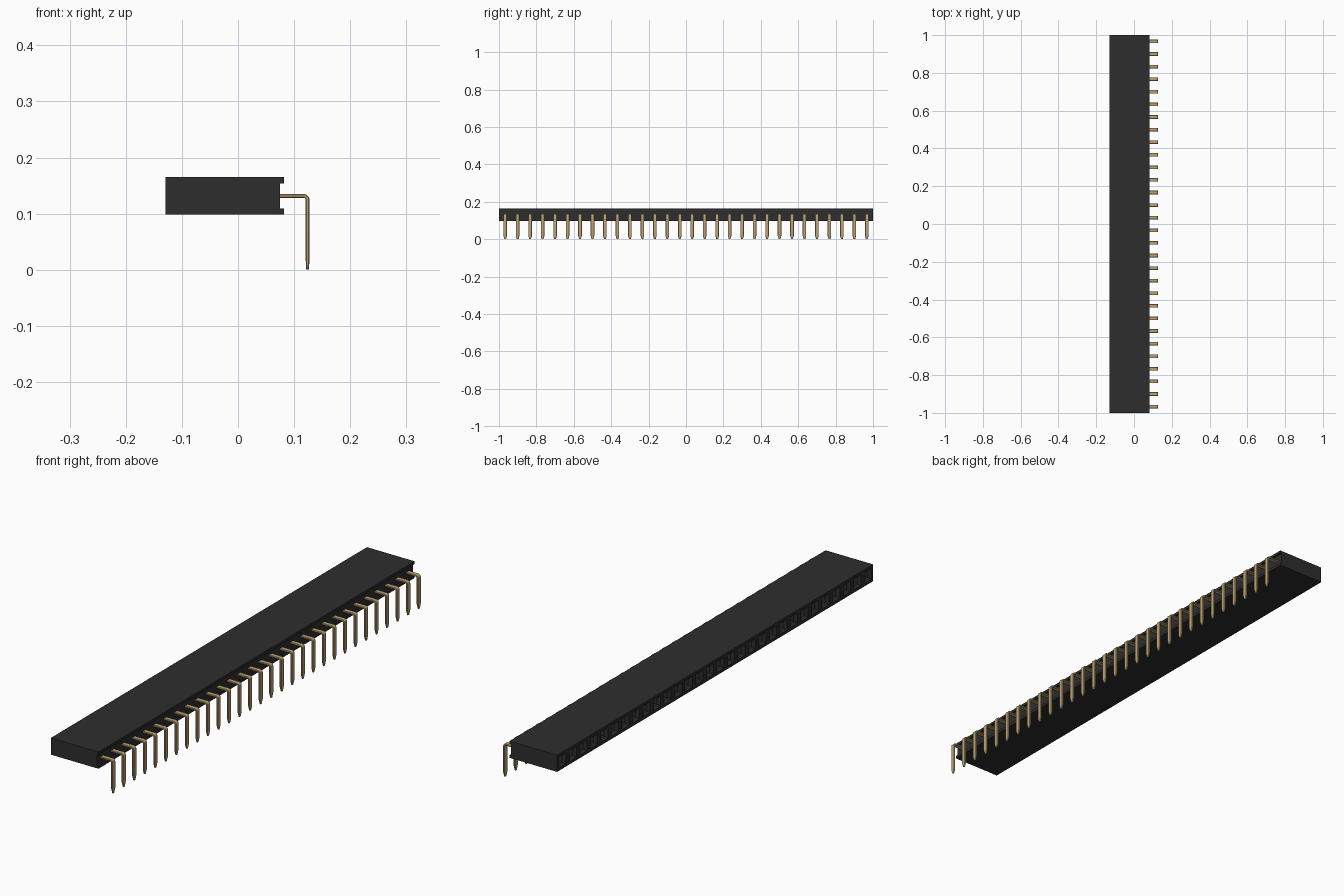
import bpy, bmesh
from math import radians, sin, cos
from mathutils import Vector

cube = bpy.data.objects.get("Cube")
if cube:
    bpy.data.objects.remove(cube, do_unlink=True)

COUNT = 30
PITCH = 2 / COUNT


def material(name, color, metallic=0.0):
    m = bpy.data.materials.new(name)
    m.use_nodes = True
    m.diffuse_color = (*color, 1)
    bsdf = m.node_tree.nodes["Principled BSDF"]
    bsdf.inputs["Base Color"].default_value = (*color, 1)
    bsdf.inputs["Metallic"].default_value = metallic
    return m


def add_object(name, bm, mat):
    bmesh.ops.recalc_face_normals(bm, faces=bm.faces[:])
    mesh = bpy.data.meshes.new(name)
    bm.to_mesh(mesh)
    bm.free()
    mesh.materials.append(mat)
    obj = bpy.data.objects.new(name, mesh)
    bpy.context.collection.objects.link(obj)
    return obj


def skin(bm, rings):
    """Join equal rings of points into a capped tube."""
    loops = [[bm.verts.new(p) for p in ring] for ring in rings]
    for a, b in zip(loops, loops[1:]):
        for i in range(len(a)):
            j = (i + 1) % len(a)
            bm.faces.new((a[i], a[j], b[j], b[i]))
    bm.faces.new(loops[0])
    bm.faces.new(loops[-1])


black = material("black plastic", (0.027, 0.027, 0.028))
gold = material("gold plated metal", (0.50, 0.37, 0.17))

# Housing: channel profile swept along y, one segment per contact
profile = [(-0.129, 0.098), (0.082, 0.098), (0.082, 0.109), (0.075, 0.109),
           (0.075, 0.154), (0.082, 0.154), (0.082, 0.165), (-0.129, 0.165)]
bm = bmesh.new()
skin(bm, [[(x, -1 + i * PITCH, z) for x, z in profile] for i in range(COUNT + 1)])
bmesh.ops.recalc_face_normals(bm, faces=bm.faces[:])
openings = [f for f in bm.faces if f.normal.x < -0.9]

# Sockets: square mouth, sloped funnel, then a deep hole
for inset, depth in ((0.011, 0), (0.010, 0.011), (0.0005, 0.11)):
    bmesh.ops.inset_individual(bm, faces=openings, thickness=inset, use_even_offset=True)
    verts = list({v for f in openings for v in f.verts})
    bmesh.ops.translate(bm, verts=verts, vec=(depth, 0, 0))
add_object("socket_housing", bm, black)

# Pins: flat strip bent down through a rounded corner, with a tapered tip
HALF_T, HALF_W, RADIUS = 0.0034, 0.0095, 0.007
X_DOWN, Z_OUT = 0.124, 0.1315


def pin_rings(y):
    center = Vector((X_DOWN - RADIUS, 0, Z_OUT - RADIUS))
    stations = [(Vector((0.07, 0, Z_OUT)), 90, 1, 1)]
    for k in range(6):
        a = 90 - 18 * k
        d = Vector((cos(radians(a)), 0, sin(radians(a))))
        stations.append((center + d * RADIUS, a, 1, 1))
    stations += [(Vector((X_DOWN, 0, 0.018)), 0, 1, 1),
                 (Vector((X_DOWN, 0, 0)), 0, 0.45, 0.7)]
    c = 0.0014
    rings = []
    for p, a, sw, st in stations:
        n = Vector((cos(radians(a)), 0, sin(radians(a))))
        w, t = HALF_W * sw, HALF_T * st
        section = [(w, t - c), (w - c, t), (c - w, t), (-w, t - c),
                   (-w, c - t), (c - w, -t), (w - c, -t), (w, c - t)]
        rings.append([p + n * v + Vector((0, y + u, 0)) for u, v in section])
    return rings


bm = bmesh.new()
for i in range(COUNT):
    skin(bm, pin_rings(-1 + (i + 0.5) * PITCH))
pins = add_object("contact_pins", bm, gold)
bpy.ops.object.select_all(action='DESELECT')
pins.select_set(True)
bpy.context.view_layer.objects.active = pins
bpy.ops.object.shade_smooth_by_angle(angle=radians(30))
